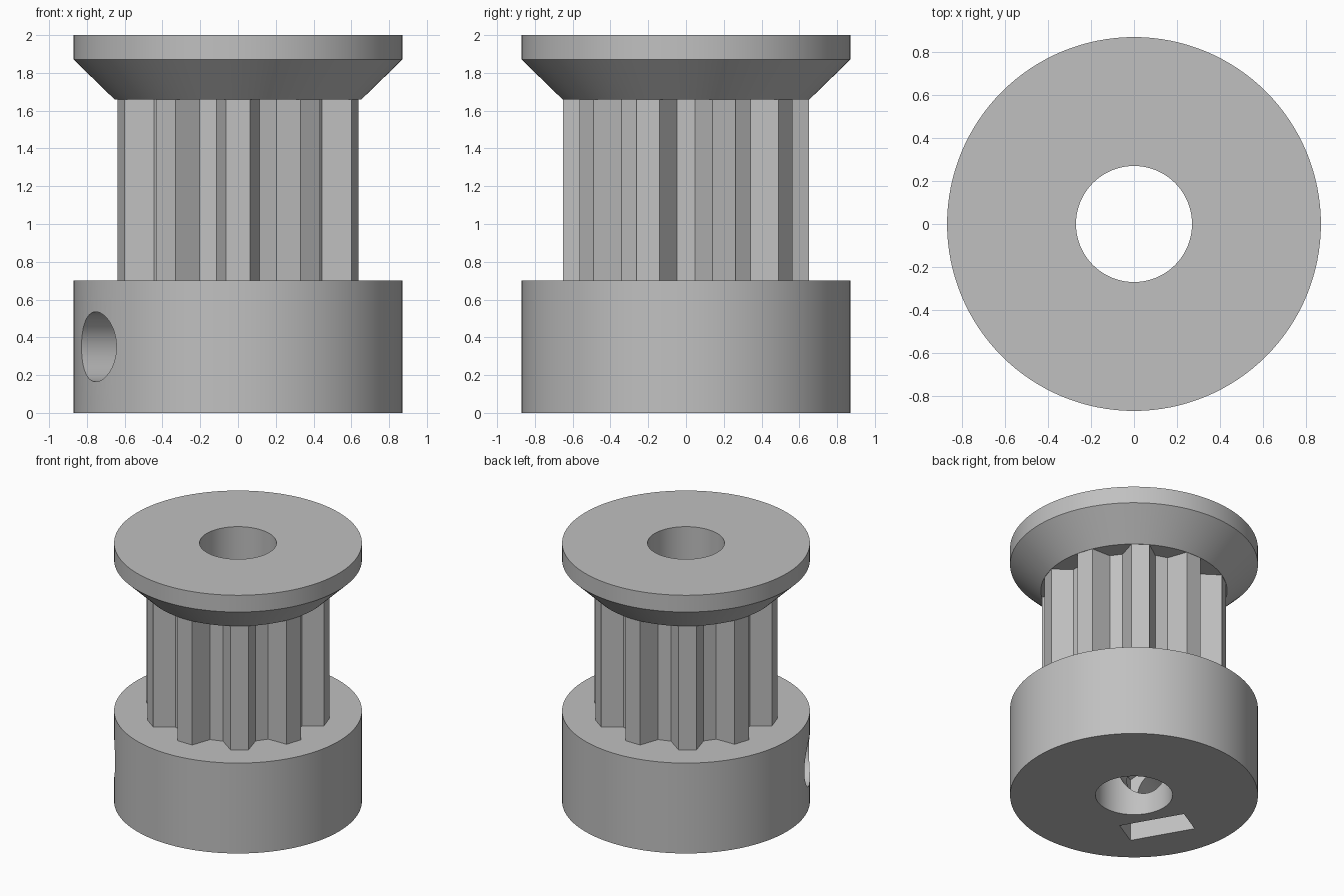
import bpy
import bmesh
from math import cos, sin, pi, radians
from mathutils import Matrix, Vector

cube = bpy.data.objects.get("Cube")
if cube:
    bpy.data.objects.remove(cube, do_unlink=True)

SEGMENTS = 128
TEETH = 10
OUTER_R, TOOTH_R, BORE_R = 0.87, 0.654, 0.27
HUB_TOP, CORE_TOP, RIM_BOTTOM, TOP = 0.70, 1.66, 1.87, 2.0
SCREW_Z, SCREW_R, SCREW_ANGLE = 0.35, 0.185, radians(210)

grey = bpy.data.materials.new("plain_grey")
grey.use_nodes = True
colour = (0.53, 0.53, 0.53, 1)
grey.diffuse_color = colour
grey.node_tree.nodes["Principled BSDF"].inputs["Base Color"].default_value = colour


def loft(name, rings, matrix=Matrix()):
    """Closed solid through a stack of equal-sized point rings."""
    bm = bmesh.new()
    loops = [[bm.verts.new(matrix @ Vector(p)) for p in ring] for ring in rings]
    n = len(loops[0])
    for low, high in zip(loops, loops[1:]):
        for i in range(n):
            j = (i + 1) % n
            bm.faces.new((low[i], low[j], high[j], high[i]))
    bm.faces.new(loops[0][::-1])
    bm.faces.new(loops[-1])
    bmesh.ops.recalc_face_normals(bm, faces=bm.faces[:])
    mesh = bpy.data.meshes.new(name)
    bm.to_mesh(mesh)
    bm.free()
    mesh.materials.append(grey)
    obj = bpy.data.objects.new(name, mesh)
    bpy.context.collection.objects.link(obj)
    return obj


def circle(r, z, n=SEGMENTS):
    return [(r * cos(2 * pi * i / n), r * sin(2 * pi * i / n), z) for i in range(n)]


def cut(obj, cutter):
    """Subtract the cutter for good and remove it."""
    mod = obj.modifiers.new("cut", "BOOLEAN")
    mod.operation, mod.solver, mod.object = "DIFFERENCE", "EXACT", cutter
    bpy.context.view_layer.objects.active = obj
    bpy.ops.object.modifier_apply(modifier=mod.name)
    bpy.data.objects.remove(cutter, do_unlink=True)


def toothed_outline(z):
    """Trapezoidal grooves between narrow lands, one land facing the front."""
    half_land, floor_r, floor_half = radians(5.5), 0.515, 0.047
    points = []
    for k in range(TEETH):
        land = -pi / 2 + 2 * pi * k / TEETH
        groove = land + pi / TEETH
        for a in (land - half_land, land + half_land):
            points.append((TOOTH_R * cos(a), TOOTH_R * sin(a), z))
        for w in (-floor_half, floor_half):
            points.append((floor_r * cos(groove) - w * sin(groove),
                           floor_r * sin(groove) + w * cos(groove), z))
    return points


# Main solids
hub = loft("hub", [circle(OUTER_R, 0), circle(OUTER_R, HUB_TOP)])
core = loft("toothed_core", [toothed_outline(HUB_TOP), toothed_outline(CORE_TOP)])
flange = loft("top_flange", [circle(TOOTH_R, CORE_TOP), circle(OUTER_R, RIM_BOTTOM),
                             circle(OUTER_R, TOP)])

# Shaft bore through every part
for part in (hub, core, flange):
    cut(part, loft("bore_cutter", [circle(BORE_R, -0.5), circle(BORE_R, 2.5)]))

# Radial set screw hole, from the bore outwards (local z points outwards)
outwards = (Matrix.Translation((0, 0, SCREW_Z)) @ Matrix.Rotation(SCREW_ANGLE, 4, "Z")
            @ Matrix.Rotation(pi / 2, 4, "Y"))
cut(hub, loft("screw_cutter", [circle(SCREW_R, 0.05), circle(SCREW_R, 1.2)], outwards))

# Nut pocket, open at the bottom with a pointed top
half, near, far = 0.24, 0.365, 0.585
peak = half / cos(pi / 6)
# Local x points down after the rotation
pocket = [(0.5, -half), (0.5, half), (-peak / 2, half), (-peak, 0), (-peak / 2, -half)]
cut(hub, loft("nut_cutter", [[(x, y, r) for x, y in pocket] for r in (near, far)], outwards))

# Smooth round walls, crisp edges
bpy.ops.object.select_all(action="DESELECT")
for part in (hub, core, flange):
    part.select_set(True)
bpy.context.view_layer.objects.active = hub
bpy.ops.object.shade_smooth_by_angle(angle=radians(25))
